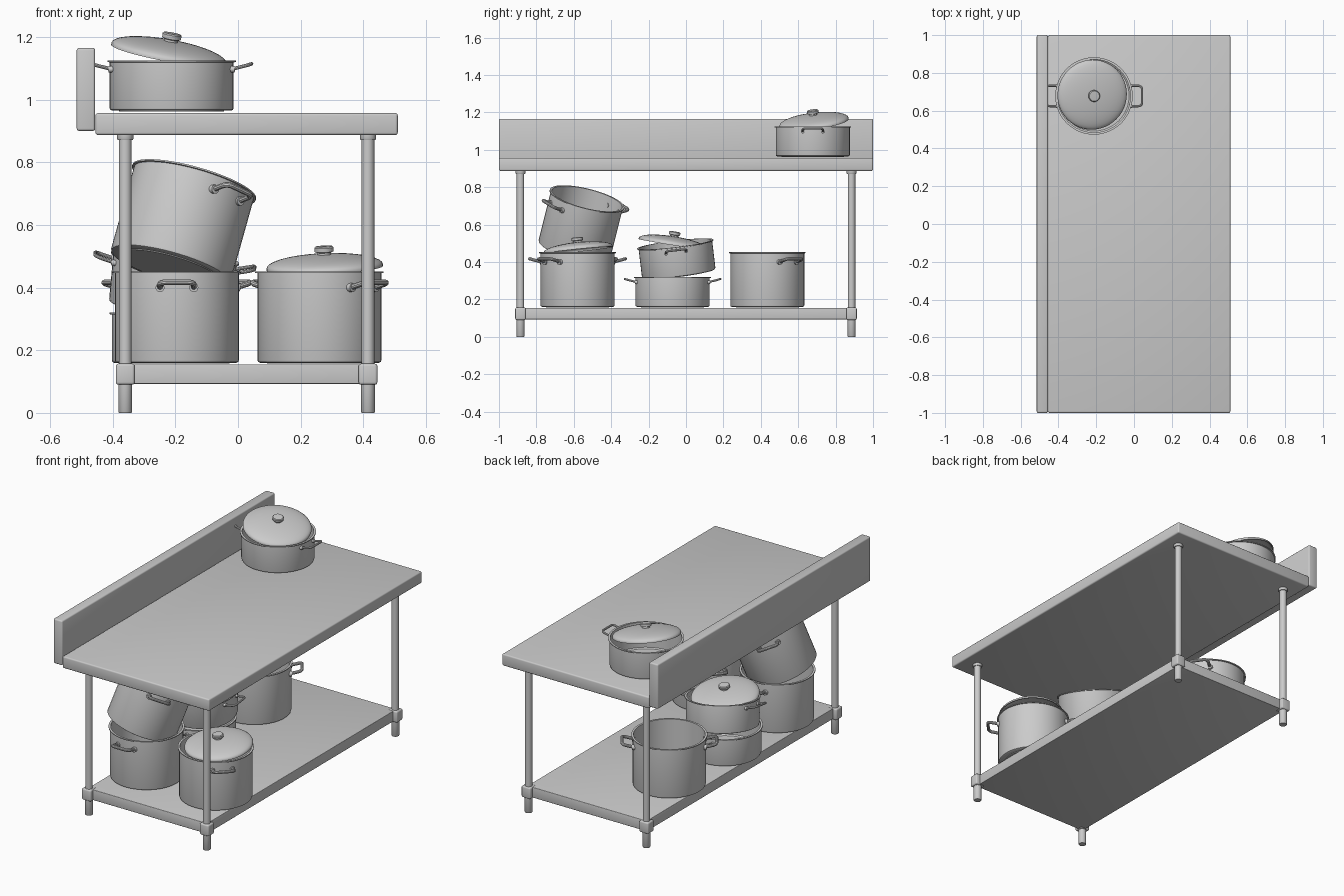
import bpy, bmesh, math
from mathutils import Matrix, Vector

if "Cube" in bpy.data.objects:
    bpy.data.objects.remove(bpy.data.objects["Cube"])


def finish(obj, angle=35):
    bpy.ops.object.select_all(action='DESELECT')
    obj.select_set(True)
    bpy.context.view_layer.objects.active = obj
    bpy.ops.object.shade_smooth_by_angle(angle=math.radians(angle))
    return obj


def from_bmesh(name, bm):
    bmesh.ops.recalc_face_normals(bm, faces=bm.faces)
    me = bpy.data.meshes.new(name)
    bm.to_mesh(me)
    bm.free()
    obj = bpy.data.objects.new(name, me)
    bpy.context.collection.objects.link(obj)
    return finish(obj)


def box(name, lo, hi, bevel=0.006):
    lo, hi = Vector(lo), Vector(hi)
    bm = bmesh.new()
    bmesh.ops.create_cube(bm, size=1)
    bmesh.ops.scale(bm, vec=hi - lo, verts=bm.verts)
    bmesh.ops.translate(bm, vec=(lo + hi) / 2, verts=bm.verts)
    bmesh.ops.bevel(bm, geom=bm.edges[:], offset=bevel, segments=3,
                    profile=0.5, affect='EDGES')
    return from_bmesh(name, bm)


def lathe(name, profile, matrix, segments=48):
    bm = bmesh.new()
    verts = [bm.verts.new((r, 0, z)) for r, z in profile]
    edges = [bm.edges.new(p) for p in zip(verts, verts[1:])]
    bmesh.ops.spin(bm, geom=verts + edges, cent=(0, 0, 0), axis=(0, 0, 1),
                   angle=math.tau, steps=segments, use_duplicate=False)
    bmesh.ops.remove_doubles(bm, verts=bm.verts, dist=1e-5)
    obj = from_bmesh(name, bm)
    obj.matrix_world = matrix
    return obj


def tube(name, points, radius, matrix):
    cu = bpy.data.curves.new(name, 'CURVE')
    cu.dimensions = '3D'
    cu.bevel_depth = radius
    cu.bevel_resolution = 3
    cu.use_fill_caps = True
    sp = cu.splines.new('POLY')
    sp.points.add(len(points) - 1)
    for p, co in zip(sp.points, points):
        p.co = (*co, 1)
    obj = bpy.data.objects.new(name, cu)
    bpy.context.collection.objects.link(obj)
    obj.matrix_world = matrix
    bpy.ops.object.select_all(action='DESELECT')
    obj.select_set(True)
    bpy.context.view_layer.objects.active = obj
    bpy.ops.object.convert(target='MESH')
    return finish(bpy.context.object)


def place(loc, up=(0, 0, 1)):
    """Matrix at loc whose local z follows the given up direction."""
    rot = Vector((0, 0, 1)).rotation_difference(Vector(up).normalized())
    return Matrix.Translation(loc) @ rot.to_matrix().to_4x4()


R = 0.198


def pot(name, loc, height, handle_angle, up=(0, 0, 1)):
    m = place(loc, up)
    lathe(name + "_body", [
        (0, 0), (R - 0.03, 0), (R - 0.03, 0.003), (R - 0.008, 0.003),
        (R - 0.002, 0.006), (R, 0.012), (R, height - 0.006),
        (R + 0.007, height - 0.005), (R + 0.007, height), (R - 0.005, height),
        (R - 0.005, 0.014), (R - 0.012, 0.008), (0, 0.008)], m)
    # deep pots have thicker handles set lower below the rim
    deep = height > 0.2
    drop, rad = (0.052, 0.009) if deep else (0.028, 0.006)
    half, lift, reach = 0.05, 0.017, 0.057
    arc = []
    for i in range(6):
        a = i / 5 * math.pi / 2
        arc.append((R + reach - 0.02 + 0.02 * math.sin(a),
                    -half - 0.004 + 0.02 * (1 - math.cos(a)),
                    lift * (0.65 + 0.35 * math.sin(a))))
    side = [(R - 0.008, -half - 0.004, 0)] + arc
    path = side + [(x, -y, z) for x, y, z in reversed(side)]
    for k in range(2):
        hm = (m @ Matrix.Rotation(math.radians(handle_angle + 180 * k), 4, 'Z')
              @ Matrix.Translation((0, 0, height - drop)))
        tube(f"{name}_handle_{k + 1}", path, rad, hm)
        for j, s in enumerate((-1, 1)):
            fm = (hm @ Matrix.Translation((R - 0.013, s * (half + 0.004), 0))
                  @ Matrix.Rotation(math.pi / 2, 4, 'Y'))
            lathe(f"{name}_handle_{k + 1}_mount_{j + 1}",
                  [(0, 0), (rad * 1.6, 0), (rad * 1.6, 0.016), (0, 0.018)], fm, 16)


def lid(name, loc, up):
    r, h = 0.186, 0.044
    dome = [(r * math.cos(a), 0.006 + (h - 0.006) * math.sin(a))
            for a in (math.pi / 2 * i / 10 for i in range(11))]
    dome[-1] = (0, h)
    inner = [(x * 0.97, z - 0.005) for x, z in reversed(dome)]
    m = place(loc, up)
    lathe(name + "_dome", inner + [(r * 0.97, 0), (r, 0)] + dome, m)
    lathe(name + "_knob", [
        (0, h - 0.004), (0.022, h - 0.004), (0.022, h + 0.006),
        (0.030, h + 0.009), (0.031, h + 0.022), (0.027, h + 0.026),
        (0, h + 0.027)], m, 32)


# Table: worktop, splashback and lower shelf
box("worktop", (-0.455, -1, 0.887), (0.51, 1, 0.957), 0.008)
box("splashback", (-0.515, -1, 0.90), (-0.456, 1, 1.165), 0.008)
box("lower_shelf", (-0.365, -0.89, 0.093), (0.42, 0.89, 0.155), 0.003)

# Legs with shelf brackets and top collars
for xn, x in (("back", -0.36), ("front", 0.415)):
    for yn, y in (("left", -0.885), ("right", 0.885)):
        n = f"{xn}_{yn}_leg"
        lathe(n, [(0, 0), (0.020, 0), (0.022, 0.003), (0.022, 0.12),
                  (0.02, 0.12), (0.02, 0.89), (0, 0.89)],
              Matrix.Translation((x, y, 0)), 32)
        lathe(n + "_collar", [(0, 0.871), (0.024, 0.871), (0.026, 0.875),
                              (0.026, 0.889), (0, 0.889)],
              Matrix.Translation((x, y, 0)), 32)
        box(n + "_bracket", (x - 0.03, y - 0.028, 0.09),
            (x + 0.03, y + 0.028, 0.157), 0.008)

# Pot on the worktop with a skewed lid
pot("worktop_pot", (-0.212, 0.678, 0.962), 0.163, 0)
lid("worktop_pot_lid", (-0.222, 0.685, 1.143), (0.18, -0.12, 1))

# Near end of the shelf: deep pot with another tipped into it
pot("stack_lower_pot", (-0.195, -0.58, 0.157), 0.295, 90)
pot("stack_tipped_pot", (-0.217, -0.598, 0.462), 0.295, -53, (0.28, 0.25, 1))

# Near end: lidded deep pot
pot("lidded_pot", (0.26, -0.58, 0.157), 0.295, -44)
lid("lidded_pot_lid", (0.277, -0.576, 0.462), (-0.04, -0.10, 1))

# Middle of the shelf: two shallow pots and a lid
pot("middle_lower_pot", (-0.205, -0.072, 0.157), 0.163, 90)
pot("middle_upper_pot", (-0.215, -0.038, 0.335), 0.163, 0, (0.09, -0.12, 1))
lid("middle_lid", (-0.21, -0.07, 0.493), (0.02, 0.16, 1))

# Far end of the shelf: open deep pot
pot("open_pot", (-0.195, 0.435, 0.157), 0.295, 35)
